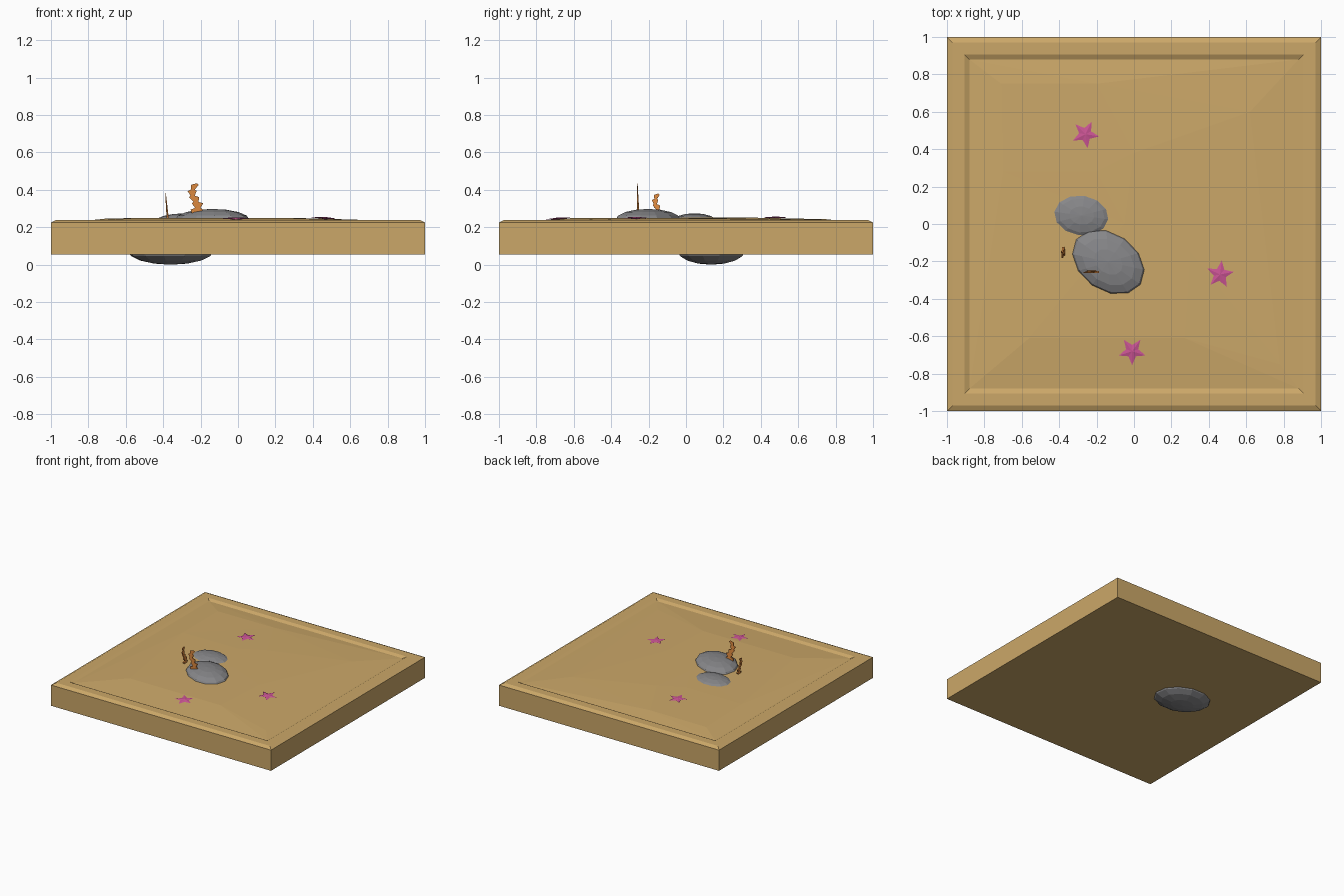
import bpy, math
from math import sin, cos, pi, radians
from mathutils import Vector, Matrix
from mathutils.geometry import delaunay_2d_cdt
import bmesh

if "Cube" in bpy.data.objects:
    bpy.data.objects.remove(bpy.data.objects["Cube"])


def material(name, rgb):
    m = bpy.data.materials.new(name)
    m.diffuse_color = (*rgb, 1)
    m.use_nodes = True
    m.node_tree.nodes["Principled BSDF"].inputs["Base Color"].default_value = m.diffuse_color
    return m


SAND = material("sand", (0.60, 0.39, 0.14))
PINK = material("starfish pink", (0.60, 0.09, 0.30))
ORANGE = material("coral orange", (0.72, 0.25, 0.05))
STONE = material("stone grey", (0.24, 0.24, 0.25))


def make(name, verts, faces, mat, matrix=None):
    me = bpy.data.meshes.new(name)
    me.from_pydata(verts, [], faces)
    bm = bmesh.new()
    bm.from_mesh(me)
    bmesh.ops.recalc_face_normals(bm, faces=bm.faces)
    bm.to_mesh(me)
    bm.free()
    me.materials.append(mat)
    ob = bpy.data.objects.new(name, me)
    if matrix:
        ob.matrix_world = matrix
    bpy.context.collection.objects.link(ob)
    return ob


# Square slab: stacked square loops with bevelled rim and shallow recess
loops = [(1, .055), (1, .225), (.97, .24), (.905, .24), (.88, .228)]
verts = [(sx * r, sy * r, z) for r, z in loops
         for sx, sy in ((-1, -1), (1, -1), (1, 1), (-1, 1))]
faces = [(3, 2, 1, 0)]
for k in range(len(loops) - 1):
    for i in range(4):
        j = (i + 1) % 4
        faces.append((4 * k + i, 4 * k + j, 4 * k + 4 + j, 4 * k + 4 + i))
make("slab", verts, faces, SAND)

# Sand: gently faceted mound filling the recess
pts = [(-.88, -.88, .228), (.88, -.88, .228), (.88, .88, .228), (-.88, .88, .228),
       (-.56, -.61, .249), (.27, -.61, .249), (.78, -.75, .234),
       (-.71, .75, .241), (-.2, .75, .243), (.62, .6, .241),
       (-.70, .28, .247), (0, .38, .251), (-.2, .28, .25),
       (-.05, 0, .251), (.3, -.15, .25)]
res = delaunay_2d_cdt([Vector(p[:2]) for p in pts], [], [], 0, 1e-6)
sand_verts = [(v.x, v.y, pts[o[0]][2]) for v, o in zip(res[0], res[3])]
sand = make("sand_surface", sand_verts, res[2], SAND)
if sand.data.polygons[0].normal.z < 0:
    sand.data.flip_normals()


# Rocks: flattened low-poly spheres
def rock(name, loc, size, turn):
    bpy.ops.mesh.primitive_uv_sphere_add(segments=12, ring_count=8, radius=1,
                                         location=loc, rotation=(0, 0, radians(turn)))
    ob = bpy.context.object
    ob.name = name
    ob.scale = size
    ob.data.materials.append(STONE)


rock("large_rock", (-.137, -.203, .24), (.217, .157, .058), -35)
rock("small_rock", (-.28, .045, .222), (.175, .128, .053), -8)
rock("underside_rock", (-.36, .135, .075), (.235, .185, .075), -12)


# Starfish: five-pointed star with a slightly raised centre
def starfish(name, loc, turn, tilt=(0, 0)):
    v = [(0, 0, .006), (0, 0, -.006)]
    for i in range(10):
        r = .034 if i % 2 else .075
        a = i * pi / 5
        v.append((r * cos(a), r * sin(a), 0))
    f = []
    for i in range(10):
        a, b = 2 + i, 2 + (i + 1) % 10
        f += [(0, a, b), (1, b, a)]
    mat = (Matrix.Translation(loc) @ Matrix.Rotation(radians(tilt[0]), 4, 'X')
           @ Matrix.Rotation(radians(tilt[1]), 4, 'Y')
           @ Matrix.Rotation(radians(turn), 4, 'Z'))
    make(name, v, f, PINK, mat)


starfish("starfish_back", (-.26, .48, .252), -9)
starfish("starfish_right", (.46, -.27, .25), 11, (0, 3))
starfish("starfish_front", (-.01, -.68, .247), -90, (4, 0))


# Coral: thin wavy blade with upswept leaflets
def coral(name, loc, height, width, turn, lean=0):
    steps = 10
    v, f = [], []
    for i in range(steps + 1):
        t = i / steps
        c = .22 * width * sin(2 * pi * t * 1.1)
        w = width * (.5 if i % 2 else .22) * (1 - .45 * t)
        z = height * min(1, t + (.05 if i % 2 else 0))
        if i == steps:
            w = .002
        d = .006 * (1 - .7 * t)
        v += [(c - w, -d, z), (c + w, -d, z), (c + w, d, z), (c - w, d, z)]
    for i in range(steps):
        for k in range(4):
            j = (k + 1) % 4
            f.append((4 * i + k, 4 * i + j, 4 * i + 4 + j, 4 * i + 4 + k))
    f += [(3, 2, 1, 0), tuple(4 * steps + k for k in range(4))]
    mat = (Matrix.Translation(loc) @ Matrix.Rotation(radians(turn), 4, 'Z')
           @ Matrix.Rotation(radians(lean), 4, 'X'))
    make(name, v, f, ORANGE, mat)


coral("tall_coral", (-.23, -.255, .27), .165, .07, 0, 2)
coral("short_coral", (-.375, -.155, .24), .14, .05, 90, -5)
